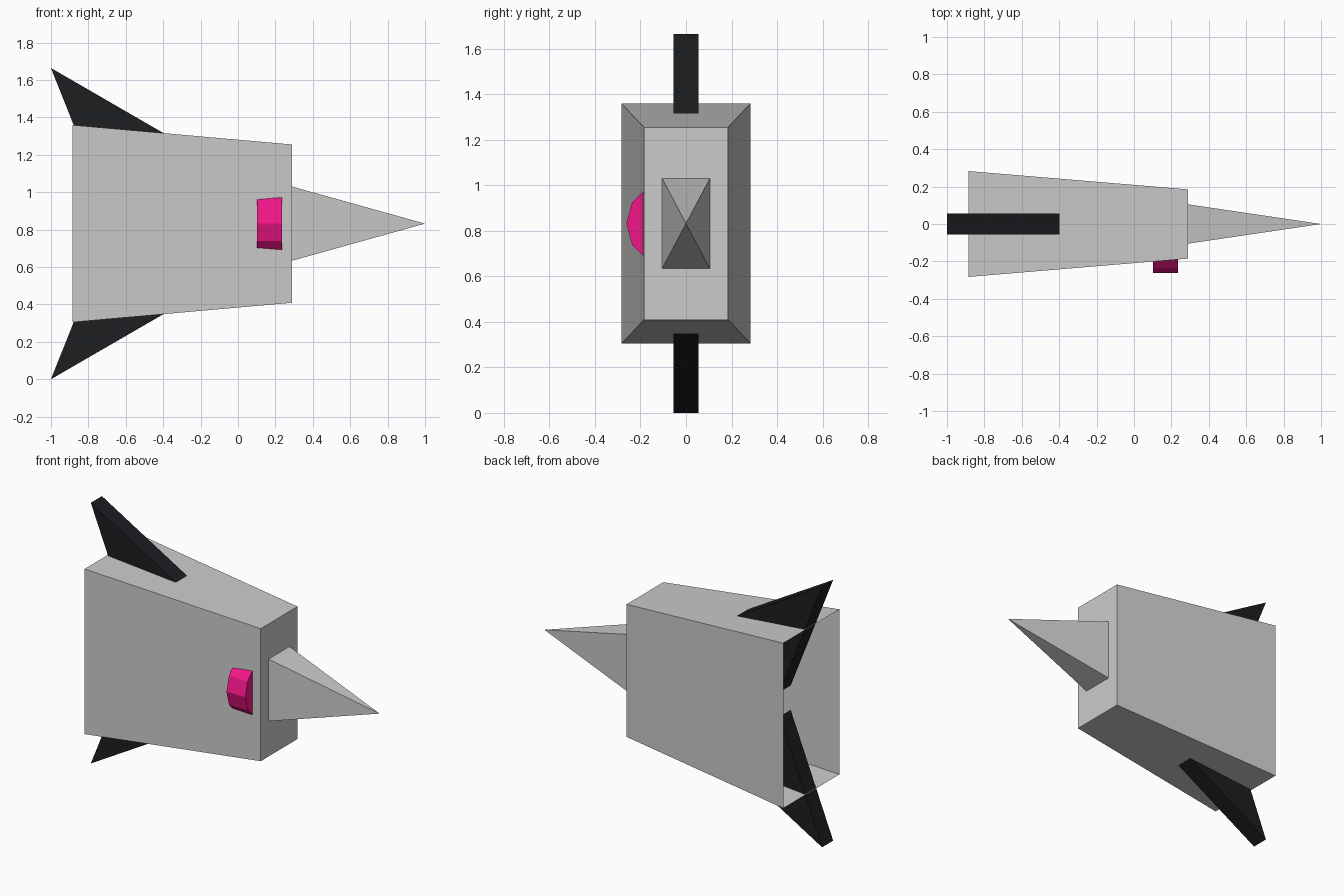
import bpy, bmesh
from math import pi
from mathutils import Matrix

if "Cube" in bpy.data.objects:
    bpy.data.objects.remove(bpy.data.objects["Cube"])

ZC = 0.832  # height of the centre line


def finish(bm, name, color=None):
    bmesh.ops.recalc_face_normals(bm, faces=bm.faces)
    mesh = bpy.data.meshes.new(name)
    bm.to_mesh(mesh)
    bm.free()
    ob = bpy.data.objects.new(name, mesh)
    bpy.context.collection.objects.link(ob)
    if color:
        mat = bpy.data.materials.get(str(color)) or bpy.data.materials.new(str(color))
        mat.diffuse_color = color
        mat.use_nodes = True
        mat.node_tree.nodes["Principled BSDF"].inputs["Base Color"].default_value = mat.diffuse_color
        mesh.materials.append(mat)
    return ob


def rect(bm, x, hy, hz):
    return [bm.verts.new((x, sy * hy, ZC + sz * hz))
            for sy, sz in ((-1, -1), (1, -1), (1, 1), (-1, 1))]


# Body and pointed nose: one lofted shell, open at the rear
bm = bmesh.new()
loops = [rect(bm, -0.885, 0.283, 0.527),
         rect(bm, 0.29, 0.185, 0.423),
         rect(bm, 0.29, 0.105, 0.198)]
tip = bm.verts.new((1.0, 0, ZC))
for i in range(4):
    j = (i + 1) % 4
    for a, b in zip(loops, loops[1:]):
        bm.faces.new((a[i], a[j], b[j], b[i]))
    bm.faces.new((loops[-1][i], loops[-1][j], tip))
finish(bm, "body")

# Swept fins: triangular slabs that reach inside the shell, mirrored up and down
BLACK = (0.012, 0.013, 0.015, 1)
FIN = [(-1.0, 0.832), (-0.70, 0.078), (-0.30, 0.427)]
for name, s in (("upper_fin", 1), ("lower_fin", -1)):
    bm = bmesh.new()
    face = bm.faces.new([bm.verts.new((x, -0.056, ZC + s * z)) for x, z in FIN])
    ext = bmesh.ops.extrude_face_region(bm, geom=[face], use_keep_orig=True)
    new = [v for v in ext["geom"] if isinstance(v, bmesh.types.BMVert)]
    bmesh.ops.translate(bm, verts=new, vec=(0, 0.112, 0))
    finish(bm, name, BLACK)

# Eye: twelve-sided disc half sunk into the front side
bm = bmesh.new()
bmesh.ops.create_cone(bm, cap_ends=True, segments=12, radius1=0.185, radius2=0.185,
                      depth=0.132,
                      matrix=Matrix.Translation((0.168, -0.077, ZC)) @ Matrix.Rotation(pi / 2, 4, 'Y'))
finish(bm, "eye_disc", (0.9, 0.008, 0.25, 1))
